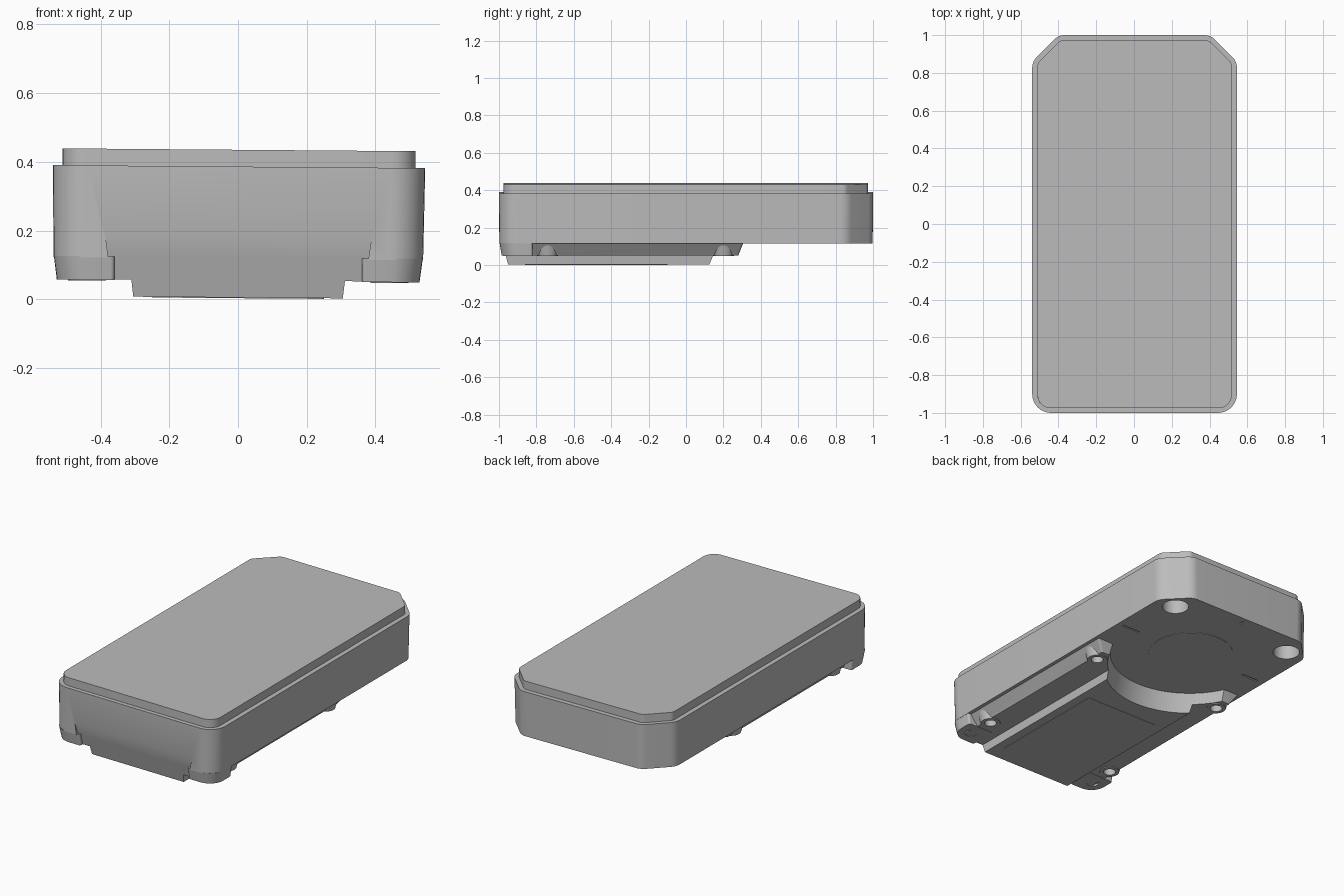
import bpy, bmesh, math
from mathutils import Vector

if "Cube" in bpy.data.objects:
    bpy.data.objects.remove(bpy.data.objects["Cube"])

grey = bpy.data.materials.new("mid_grey")
grey.use_nodes = True
grey.diffuse_color = (0.5, 0.5, 0.5, 1)
grey.node_tree.nodes["Principled BSDF"].inputs["Base Color"].default_value = (0.5, 0.5, 0.5, 1)


def rounded(corners, steps=8):
    """Round each (x, y, radius) corner of a counter-clockwise convex outline."""
    pts = []
    for i, (x, y, r) in enumerate(corners):
        p = Vector((x, y))
        a = (Vector(corners[i - 1][:2]) - p).normalized()
        b = (Vector(corners[(i + 1) % len(corners)][:2]) - p).normalized()
        half = a.angle(b) / 2
        centre = p + (a + b).normalized() * (r / math.sin(half))
        start = p + a * (r / math.tan(half)) - centre
        turn = math.pi - 2 * half
        for k in range(steps + 1):
            t = turn * k / steps
            c, s = math.cos(t), math.sin(t)
            pts.append((centre.x + start.x * c - start.y * s,
                        centre.y + start.x * s + start.y * c))
    return pts


def rect(x0, x1, y0, y1, front=0.01, back=0.01):
    return rounded([(x0, y0, front), (x1, y0, front), (x1, y1, back), (x0, y1, back)])


def case_outline(w, y0, y1, front, cut, r):
    """Long case outline with round front corners and chamfered back corners."""
    return rounded([(-w, y0, front), (w, y0, front), (w, y1 - cut, r), (w - cut, y1, r),
                    (cut - w, y1, r), (-w, y1 - cut, r)])


def circle(x, y, r, n=32):
    return [(x + r * math.cos(math.tau * i / n), y + r * math.sin(math.tau * i / n))
            for i in range(n)]


def make(name, bm):
    bmesh.ops.recalc_face_normals(bm, faces=bm.faces)
    mesh = bpy.data.meshes.new(name)
    bm.to_mesh(mesh)
    bm.free()
    ob = bpy.data.objects.new(name, mesh)
    bpy.context.collection.objects.link(ob)
    mesh.materials.append(grey)
    return ob


def loft(name, low, z0, high, z1):
    """Solid between two outlines of equal length."""
    bm = bmesh.new()
    a = [bm.verts.new((x, y, z0)) for x, y in low]
    b = [bm.verts.new((x, y, z1)) for x, y in high]
    bm.faces.new(a[::-1])
    bm.faces.new(b)
    for i in range(len(a)):
        j = (i + 1) % len(a)
        bm.faces.new((a[i], a[j], b[j], b[i]))
    return make(name, bm)


def cut(ob, cutters):
    bpy.context.view_layer.objects.active = ob
    for c in cutters:
        mod = ob.modifiers.new("cut", "BOOLEAN")
        mod.operation, mod.solver, mod.object = "DIFFERENCE", "EXACT", c
        bpy.ops.object.modifier_apply(modifier=mod.name)


FLOOR = 0.118   # underside of the case
STEP = 0.055    # underside of the raised step
DISC_Y = 0.5    # centre of the round recess
SIDES = (("right", -1), ("left", 1))

# Main case and top plate
case = loft("case", case_outline(0.538, -0.998, 0.998, 0.1, 0.14, 0.08), FLOOR,
            case_outline(0.542, -1, 1, 0.1, 0.14, 0.08), 0.386)
top = case_outline(0.514, -0.975, 0.972, 0.07, 0.12, 0.04)
parts = [case, loft("top_plate", top, 0.37, top, 0.435)]

# Underside step and central block
step = loft("underside_step", rect(-0.47, 0.47, -0.975, 0.28, 0.06), STEP,
            rect(-0.525, 0.525, -0.99, 0.31, 0.1), 0.13)
block = loft("central_block", rect(-0.305, 0.305, -0.98, 0.3), 0.005,
             rect(-0.312, 0.312, -0.985, 0.3), 0.065)
parts += [step, block]

# Cutters: round recess, sloped front, floor slots
recess = loft("recess_cutter", circle(0, DISC_Y, 0.498, 96), -0.05,
              circle(0, DISC_Y, 0.455, 96), FLOOR)
bm = bmesh.new()
for y, z, w in ((-1.1, -0.05, 0.355), (-0.937, -0.05, 0.355),
                (-1.002, 0.2, 0.39), (-1.1, 0.2, 0.39)):
    for s in (-1, 1):
        bm.verts.new((s * w, y, z))
bmesh.ops.convex_hull(bm, input=bm.verts)
front_wedge = make("front_cutter", bm)
helpers = [recess, front_wedge]

slots = []
for angle, r0, r1 in ((0, 0.38, 0.5), (180, 0.38, 0.5), (90, 0.44, 0.47),
                      (270, 0.4, 0.45), (225, 0.39, 0.45), (315, 0.39, 0.45)):
    c, s = math.cos(math.radians(angle)), math.sin(math.radians(angle))
    line = [(r * c - o * s, DISC_Y + r * s + o * c)
            for r, o in ((r0, -0.006), (r1, -0.006), (r1, 0.006), (r0, 0.006))]
    slots.append(loft("slot_cutter", line, 0.1, line, FLOOR + 0.006))
helpers += slots

cut(case, [front_wedge] + slots)
cut(step, [recess, front_wedge])
cut(block, [recess, front_wedge])

for side, s in SIDES:
    # Front corner feet with a shallow dimple
    x0, x1 = sorted((s * 0.36, s * 0.528))
    t0, t1 = sorted((s * 0.36, s * 0.537))

    def foot_outline(a, b, y):
        inner, outer = 0.012, 0.09
        left, right = (inner, outer) if s > 0 else (outer, inner)
        return rounded([(a, y, left), (b, y, right), (b, -0.82, 0.012), (a, -0.82, 0.012)])

    foot = loft(side + "_front_foot", foot_outline(x0, x1, -0.985), STEP - 0.002,
                foot_outline(t0, t1, -0.997), FLOOR + 0.004)
    dimple = circle(s * 0.45, -0.9, 0.035)
    dimple_cutter = loft("dimple_cutter", dimple, 0, dimple, STEP + 0.01)
    cut(foot, [dimple_cutter])

    # Large holes in the back corners
    hole = circle(s * 0.41, 0.855, 0.075, 40)
    corner_cutter = loft("corner_hole_cutter", hole, 0, hole, 0.24)
    cut(case, [corner_cutter])
    parts.append(foot)
    helpers += [dimple_cutter, corner_cutter]

    # Screw bosses along the sides
    for place, y in (("front", -0.74), ("back", 0.2)):
        boss = loft(f"{side}_{place}_screw_boss", circle(s * 0.44, y, 0.055), STEP - 0.004,
                    circle(s * 0.44, y, 0.074), 0.125)
        bore = circle(s * 0.44, y, 0.034)
        bore_cutter = loft("bore_cutter", bore, 0, bore, 0.105)
        cut(boss, [bore_cutter])
        cut(step, [bore_cutter])
        parts.append(boss)
        helpers.append(bore_cutter)

for h in helpers:
    bpy.data.objects.remove(h)

# Thin round cover and rectangular panel on the underside
cover = circle(0, DISC_Y, 0.24, 64)
parts.append(loft("round_cover", cover, FLOOR - 0.002, cover, FLOOR + 0.002))
panel = rect(-0.25, 0.25, -0.86, -0.1)
parts.append(loft("rectangular_panel", panel, 0.003, panel, 0.007))

# Smooth the curved walls and give the whole case its slight sideways lean
bpy.ops.object.select_all(action="DESELECT")
for ob in parts:
    ob.select_set(True)
    ob.rotation_euler.y = 0.008
bpy.context.view_layer.objects.active = case
bpy.ops.object.shade_smooth_by_angle(angle=math.radians(30))
